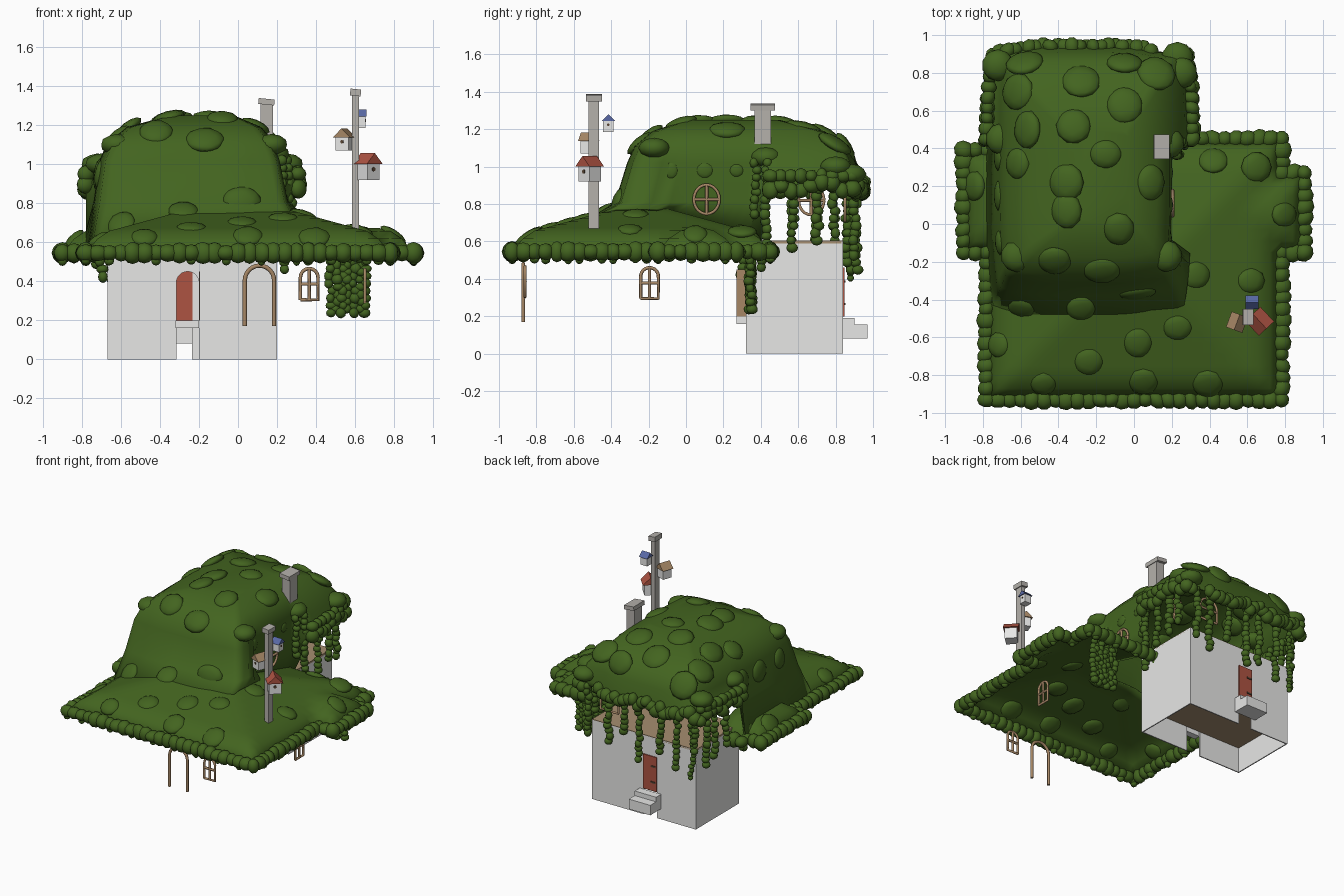
import bpy, bmesh, math, random
from mathutils import Matrix, Vector, Euler

random.seed(4)
if "Cube" in bpy.data.objects:
    bpy.data.objects.remove(bpy.data.objects["Cube"])


def material(name, r, g, b):
    m = bpy.data.materials.new(name)
    m.diffuse_color = (r, g, b, 1)
    m.use_nodes = True
    m.node_tree.nodes["Principled BSDF"].inputs["Base Color"].default_value = (r, g, b, 1)
    return m


GREEN = material("moss green", .056, .128, .014)
WALL = material("plaster", .8, .8, .79)
RED = material("red paint", .42, .088, .055)
WOOD = material("light wood", .38, .24, .13)
FLOOR = material("floor boards", .38, .27, .16)
STONE = material("stone", .46, .44, .41)
BLUE = material("blue paint", .1, .14, .38)
DARK = material("dark wood", .1, .06, .035)


def finish(name, bm, mat, smooth=False):
    bmesh.ops.recalc_face_normals(bm, faces=bm.faces)
    mesh = bpy.data.meshes.new(name)
    bm.to_mesh(mesh)
    bm.free()
    mesh.materials.append(mat)
    if smooth:
        mesh.shade_smooth()
    ob = bpy.data.objects.new(name, mesh)
    bpy.context.collection.objects.link(ob)
    return ob


def box(name, x, y, z, mat, turn=(0, 0, 0)):
    """Box from three (low, high) ranges."""
    bm = bmesh.new()
    bmesh.ops.create_cube(bm, size=1, matrix=Matrix.Diagonal((x[1] - x[0], y[1] - y[0], z[1] - z[0], 1)))
    ob = finish(name, bm, mat)
    ob.location = [sum(r) / 2 for r in (x, y, z)]
    ob.rotation_euler = turn


def prism(name, points, y0, y1, mat):
    """Outline in x and z, extruded along y."""
    bm = bmesh.new()
    face = bm.faces.new([bm.verts.new((x, y0, z)) for x, z in points])
    out = bmesh.ops.extrude_face_region(bm, geom=[face])["geom"]
    bmesh.ops.translate(bm, vec=(0, y1 - y0, 0), verts=[v for v in out if isinstance(v, bmesh.types.BMVert)])
    return finish(name, bm, mat)


def blobs(name, items):
    """One mesh of round leaf clumps from (place, radii, rotation)."""
    bm = bmesh.new()
    for place, radii, rot in items:
        bmesh.ops.create_icosphere(bm, subdivisions=2, radius=1, matrix=Matrix.LocRotScale(Vector(place), rot, Vector(radii)))
    return finish(name, bm, GREEN, True)


def bead(place, r):
    return (place, [r * random.uniform(.8, 1.15) for _ in range(3)], Euler((0, 0, random.random() * 3)))


def arch_points(w, h, n=12):
    """Outline of a round-headed opening, from one foot to the other."""
    r = w / 2
    arc = [(-r * math.cos(math.pi * i / n), h - r + r * math.sin(math.pi * i / n)) for i in range(n + 1)]
    return [(-r, 0)] + arc + [(r, 0)]


def frame(name, lines, place, turn=0, depth=.009):
    """Bars following lines drawn in x and z."""
    cu = bpy.data.curves.new(name, "CURVE")
    cu.dimensions = "3D"
    cu.bevel_depth, cu.bevel_resolution, cu.use_fill_caps = depth, 1, True
    for line in lines:
        sp = cu.splines.new("POLY")
        sp.points.add(len(line) - 1)
        for p, (x, z) in zip(sp.points, line):
            p.co = (x, 0, z, 1)
    tmp = bpy.data.objects.new(name, cu)
    mesh = bpy.data.meshes.new_from_object(tmp)
    bpy.data.objects.remove(tmp)
    mesh.materials.clear()
    mesh.materials.append(WOOD)
    ob = bpy.data.objects.new(name, mesh)
    ob.location, ob.rotation_euler = place, (0, 0, turn)
    bpy.context.collection.objects.link(ob)


def arch_window(name, w, h, place, turn=0):
    a = arch_points(w, h)
    frame(name, [a + a[:1], [(0, 0), (0, h)], [(-w / 2, h / 2), (w / 2, h / 2)]], place, turn)


def round_window(name, w, h, place, turn):
    ring = [(w * math.cos(i * math.pi / 12), h * math.sin(i * math.pi / 12)) for i in range(25)]
    frame(name, [ring, [(-w, 0), (w, 0)], [(0, -h), (0, h)]], place, turn)


# House walls with door openings, floors, doors and steps
X0, X1, Y0, Y1, TOP, THICK = -.67, .2, .32, .84, .6, .008
for name, mid, w, y in (("front_wall", -.258, .116, Y0), ("back_wall", -.29, .11, Y1 - THICK)):
    opening = [(mid + x, z) for x, z in arch_points(w, .45)]
    prism(name, [(X0, 0)] + opening + [(X1, 0), (X1, TOP), (X0, TOP)], y, y + THICK, WALL)
box("right_wall", (X0, X0 + THICK), (Y0, Y1), (0, TOP), WALL)
box("left_wall", (X1 - THICK, X1), (Y0, Y1), (0, TOP), WALL)
box("upper_floor", (X0, X1), (Y0, Y1), (TOP - .01, TOP + .004), FLOOR)
box("lower_floor", (X0 + THICK, X1 - THICK), (Y0 + THICK, Y1 - THICK), (.19, .2), FLOOR)
box("back_door", (-.347, -.233), (Y1 - .01, Y1 + .008), (.2, .46), RED)
for z in (.26, .38):
    box("door_hinge", (-.34, -.3), (Y1 + .006, Y1 + .013), (z, z + .012), DARK)
box("lower_step", (-.38, -.2), (Y1, .97), (.08, .155), WALL)
box("upper_step", (-.38, -.2), (Y1, .9), (.155, .19), WALL)
box("front_sill", (-.32, -.2), (.27, Y0), (.16, .2), WALL)
box("front_jamb", (-.2, -.196), (.27, Y0), (.2, .45), WOOD)

# Door frame and windows
frame("porch_arch", [arch_points(.15, .31)], (.11, -.87, .17), 0, .011)
arch_window("porch_window", .09, .16, (.365, -.86, .305))
arch_window("side_window", .095, .165, (.65, -.195, .295), math.pi / 2)
arch_window("back_upper_window", .15, .17, (.045, .85, .71))
round_window("dormer_window", .068, .078, (.205, .11, .825), math.pi / 2)
round_window("upper_side_window", .068, .078, (.2, .67, .82), math.pi / 2)

# Lower roof: sheet that falls to its edges
RECTS = ((-.78, .78, -.93, .45), (-.9, 0, -.15, .39), (0, .9, -.15, .27))
STEP = .06


def inset(x, y):
    return max(min(x - a, b - x, y - c, d - y) for a, b, c, d in RECTS)


def in_house(x, y):
    return -.6 < x < .15 and y > -.25


def lower_height(x, y):
    d = max(inset(x, y), 0)
    return .545 + .08 * math.sin(min(d / .12, 1) * math.pi / 2) + .15 * min(d / .55, 1)


bm = bmesh.new()
grid = {}
for i in range(31):
    for j in range(24):
        x, y = -.9 + STEP * i, -.93 + STEP * j
        grid[i, j] = bm.verts.new((x, y, lower_height(x, y)))
for i, j in list(grid):
    x, y = -.87 + STEP * i, -.9 + STEP * j
    if (i + 1, j + 1) in grid and inset(x, y) > 0 and not in_house(x, y):
        bm.faces.new([grid[k] for k in ((i, j), (i + 1, j), (i + 1, j + 1), (i, j + 1))])
bmesh.ops.delete(bm, geom=[v for v in bm.verts if not v.link_faces], context="VERTS")
rim = [v.co.copy() for v in bm.verts if v.is_boundary and inset(v.co.x, v.co.y) < .01]
lower_roof = finish("lower_roof", bm, GREEN, True)

# Upper roof: rounded rectangular rings that meet the lower roof, raised to an open eave at the back
RINGS = ((-.78, .2, -.48, .94, .76), (-.74, .2, -.38, .93, .81), (-.71, .198, -.315, .91, 1.02),
         (-.67, .19, -.275, .86, 1.11), (-.57, .12, -.18, .74, 1.19), (-.35, -.02, 0, .5, 1.25))
SIDE = 24
square = []
for k in range(4):
    for i in range(SIDE):
        u, v = 2 * i / SIDE - 1, -1
        for _ in range(k):
            u, v = -v, u
        square.append((u * (1 - .07 * v ** 4), v * (1 - .07 * u ** 4)))
bm = bmesh.new()
loops = []
for k, (a, b, c, d, z) in enumerate(RINGS):
    loop = []
    for u, v in square:
        x, y = (a + b) / 2 + u * (b - a) / 2, (c + d) / 2 + v * (d - c) / 2
        height = z
        if y > .42:
            height = max(z, .89 + .03 * k)
            if x > .1 and k < 3:
                x += .11 - .02 * k
        elif k == 0:
            height = lower_height(x, y)
        if y < -.15 and x > .1 and k < 3:
            x += (.1, .07, .03)[k]
        loop.append(bm.verts.new((x, y, height)))
    loops.append(loop)
for low, high in zip(loops, loops[1:]):
    for i in range(len(low)):
        j = (i + 1) % len(low)
        bm.faces.new((low[i], low[j], high[j], high[i]))
bm.faces.new(loops[-1])
eave = [v.co.copy() for v in loops[0] if v.co.y > .42]
upper_roof = finish("upper_roof", bm, GREEN, True)
for roof in (lower_roof, upper_roof):
    mod = roof.modifiers.new("thickness", "SOLIDIFY")
    mod.thickness = .012
bpy.context.view_layer.update()

# Leaf clumps along the edges
blobs("lower_edge_leaves", [bead(p, .05) for p in rim])
blobs("lower_edge_drips", [bead(p - Vector((0, 0, .04)), .024) for p in rim[::3]])
blobs("eave_leaves", [bead(p + Vector((0, 0, random.uniform(-.03, .03))), .045) for p in eave]
      + [bead(p + Vector((0, 0, .06)), .04) for p in eave if abs(p.x) > .2 and p.y < .9])
corners = [(.23, .88, .96), (.25, .8, 1.0), (.18, .43, 1.05), (-.72, .84, 1.0), (-.7, .45, 1.0), (.17, -.17, 1.1), (-.62, -.17, 1.1)]
blobs("corner_bushes", [(p, (.085, .085, .055), Euler((0, 0, 0))) for p in corners])

# Flattened mounds resting on the roofs
spots = [(-.58, .86), (-.28, .76), (-.05, .86), (-.05, .63), (-.32, .52), (-.57, .5), (-.15, .37), (-.36, .22), (-.36, .07),
         (-.08, -.03), (-.17, -.25), (-.42, -.2), (.09, .22), (.02, -.37), (-.28, -.45), (-.6, -.45),
         (-.72, -.64), (-.48, -.85), (-.24, -.73), (.02, -.63), (.05, -.84), (.39, -.85), (.23, -.55), (.33, -.27),
         (.65, .3), (.42, .34), (.62, -.3), (.8, .05), (-.85, .2), (.12, .8), (-.62, .32), (-.62, .7)]
mounds = []


def mound(origin, direction, r):
    hits = [h for h in (o.ray_cast(Vector(origin), Vector(direction)) for o in (lower_roof, upper_roof)) if h[0]]
    if hits:
        _, p, n, _ = min(hits, key=lambda h: (h[1] - Vector(origin)).length)
        rot = n.to_track_quat("Z", "Y")
        mounds.append((p - n * .008, (r * random.uniform(.85, 1.15), r * random.uniform(.85, 1.15), r * .36), rot))


for x, y in spots:
    mound((x, y, 2), (0, 0, -1), .092 if x < .2 and y > -.42 else .075)
for y in (-.08, .1, .27):
    mound((2, y, .98), (-1, 0, 0), .045)
for y in (-.1, .15, .35):
    mound((-2, y, .95), (1, 0, 0), .08)
blobs("roof_mounds", mounds)

# Hanging vines
vines = []


def vine(x, y, top, bottom, r=.028):
    z = top
    while z > bottom:
        vines.append(bead((x + random.uniform(-.01, .01), y + random.uniform(-.01, .01), z), r))
        z -= r * 1.4


for i in range(7):
    vine(-.68 + .145 * i, random.uniform(.86, .91), .88, random.uniform(.42, .68))
for y in (.57, .7, .79):
    vine(-.73, y, .88, random.uniform(.44, .55))
    vine(.27, y, .88, random.uniform(.55, .65))
vine(-.66, .87, .88, .38, .02)
vine(.23, .37, 1.02, .72)
vine(.26, .43, 1.02, .52)
for i in range(7):
    vine(.475 + .03 * i, .345, .54 + .02 * (i % 2), .22 + .02 * (i % 2), .027)
vine(-.7, .3, .54, .42)
vine(.23, .4, .54, .45)
blobs("hanging_vines", vines)

# Chimney and bird-house pole
tilt = (0, .1, 0)
box("chimney", (.115, .18), (.365, .455), (1.08, 1.31), STONE)
box("chimney_cap", (.105, .187), (.345, .475), (1.305, 1.335), STONE, tilt)
box("pole", (.585, .62), (-.52, -.465), (.66, 1.36), STONE)
box("pole_cap", (.575, .63), (-.535, -.45), (1.35, 1.385), STONE, tilt)


def bird_house(name, place, w, h, paint, turn):
    """Box with a solid painted gable roof and a round hole."""
    r = w / 2
    roof = [(-r * 1.3, h - r * .2), (r * 1.3, h - r * .2), (0, h + r * 1.1)]
    ring = [(r * .25 * math.cos(i * math.pi / 6), h * .6 + r * .25 * math.sin(i * math.pi / 6)) for i in range(12)]
    parts = [prism(name + "_body", [(-r, 0), (r, 0), (r, h), (-r, h)], -r, r, WALL),
             prism(name + "_roof", roof, -r * 1.25, r * 1.25, paint),
             prism(name + "_hole", ring, -r - .004, -r + .002, DARK)]
    for ob in parts:
        ob.location, ob.rotation_euler = place, (0, 0, turn)


bird_house("red_bird_house", (.665, -.515, .92), .085, .09, RED, .75)
bird_house("brown_bird_house", (.545, -.52, 1.07), .07, .075, WOOD, -.35)
bird_house("blue_bird_house", (.625, -.415, 1.185), .055, .065, BLUE, math.pi / 2)
